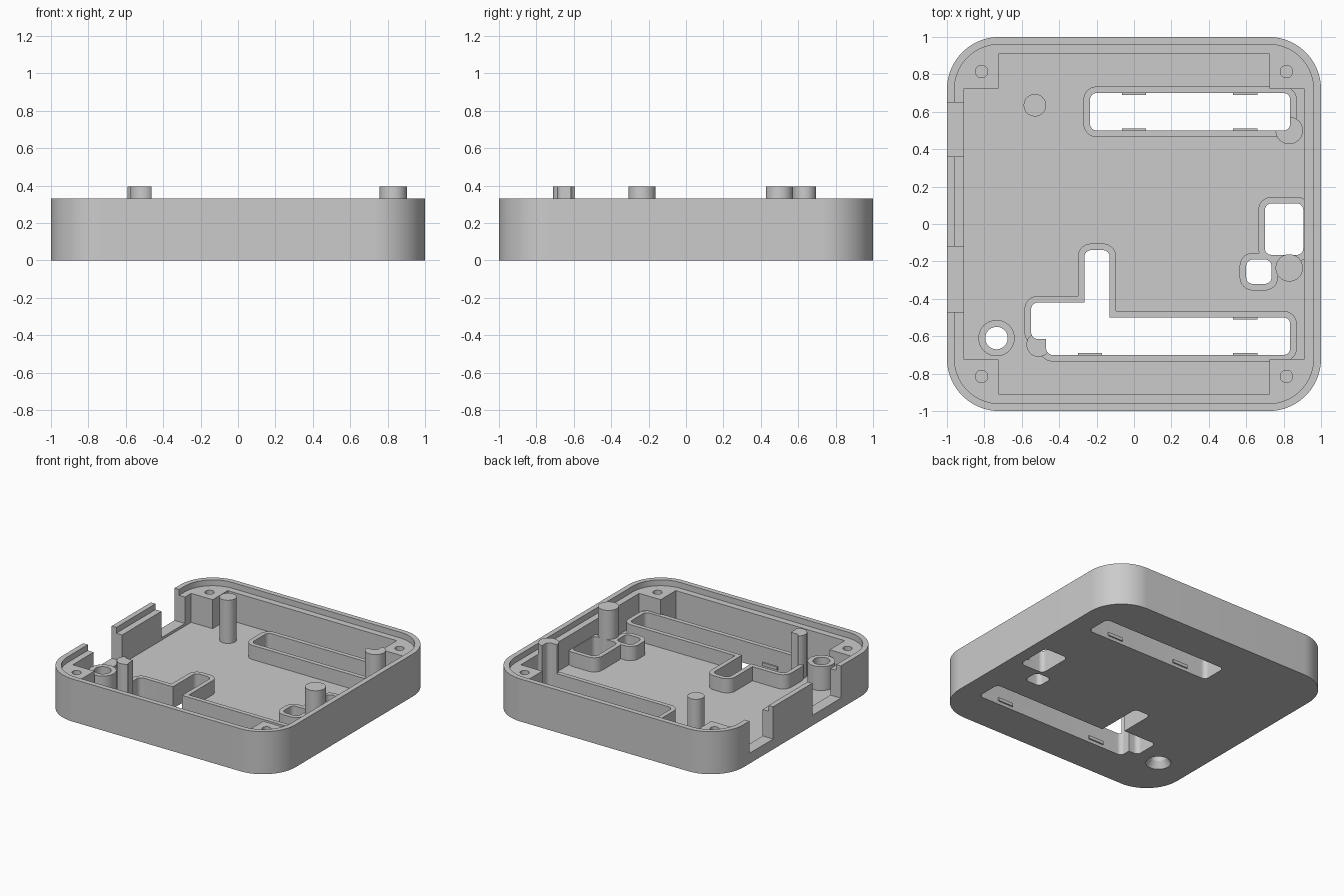
import bpy, bmesh
from math import pi, sin, cos
from mathutils import Vector

if "Cube" in bpy.data.objects:
    bpy.data.objects.remove(bpy.data.objects["Cube"], do_unlink=True)

grey = bpy.data.materials.new("light grey plastic")
grey.use_nodes = True
grey.diffuse_color = (0.6, 0.6, 0.6, 1)
grey.node_tree.nodes["Principled BSDF"].inputs["Base Color"].default_value = (0.6, 0.6, 0.6, 1)

FLOOR, LEDGE, RIM, WALL, BOSS, POST = 0.06, 0.285, 0.33, 0.17, 0.245, 0.395


def add_object(name, bm):
    bmesh.ops.recalc_face_normals(bm, faces=bm.faces)
    mesh = bpy.data.meshes.new(name)
    bm.to_mesh(mesh)
    bm.free()
    mesh.materials.append(grey)
    obj = bpy.data.objects.new(name, mesh)
    bpy.context.collection.objects.link(obj)
    return obj


def rect(x0, x1, y0, y1):
    return [(x0, y0), (x1, y0), (x1, y1), (x0, y1)]


def corners(pts):
    """Each corner with its unit directions in and out (outline runs counterclockwise)."""
    vs = [Vector(p) for p in pts]
    for i, p in enumerate(vs):
        yield p, (p - vs[i - 1]).normalized(), (vs[(i + 1) % len(vs)] - p).normalized()


def grow(pts, d):
    """Offset a right-angled outline outwards."""
    return [p + d * (Vector((a.y, -a.x)) + Vector((b.y, -b.x))) for p, a, b in corners(pts)]


def fillet(pts, r, steps=12):
    """Round the convex right-angled corners of an outline."""
    out = []
    for p, a, b in corners(pts):
        if a.x * b.y - a.y * b.x < 0:
            out.append(p)
            continue
        centre = p + (b - a) * r
        for k in range(steps + 1):
            t = k / steps * pi / 2
            out.append(centre + (a * sin(t) - b * cos(t)) * r)
    return out


def prism(name, pts, z0, z1):
    bm = bmesh.new()
    face = bm.faces.new([bm.verts.new((p[0], p[1], z0)) for p in pts])
    top = bmesh.ops.extrude_face_region(bm, geom=[face])["geom"]
    bmesh.ops.translate(bm, vec=(0, 0, z1 - z0),
                        verts=[v for v in top if isinstance(v, bmesh.types.BMVert)])
    return add_object(name, bm)


def cylinder(name, x, y, r, z0, z1, r_top=None):
    bm = bmesh.new()
    bmesh.ops.create_cone(bm, cap_ends=True, segments=40, radius1=r,
                          radius2=r if r_top is None else r_top, depth=z1 - z0)
    bmesh.ops.translate(bm, verts=bm.verts, vec=(x, y, (z0 + z1) / 2))
    return add_object(name, bm)


def cut(obj, cutter):
    """Subtract a cutter, then discard it."""
    mod = obj.modifiers.new("cut", "BOOLEAN")
    mod.operation, mod.solver, mod.object = "DIFFERENCE", "EXACT", cutter
    bpy.context.view_layer.objects.active = obj
    bpy.ops.object.modifier_apply(modifier=mod.name)
    bpy.data.objects.remove(cutter, do_unlink=True)


# Openings through the floor
upper_slot = rect(-0.235, 0.835, 0.5, 0.7)
lower_slot = [(-0.47, -0.7), (0.835, -0.7), (0.835, -0.5), (-0.13, -0.5), (-0.13, -0.14),
              (-0.265, -0.14), (-0.265, -0.42), (-0.55, -0.42), (-0.55, -0.615), (-0.47, -0.615)]
square_port = rect(0.7, 0.905, -0.165, 0.11)
small_port = rect(0.6, 0.735, -0.32, -0.19)
openings = {"upper_slot": upper_slot, "lower_slot": lower_slot,
            "square_port": square_port, "small_port": small_port}


def cut_opening(obj, pts):
    cut(obj, prism("cutter", fillet(pts, 0.035), -0.1, 0.6))


# Tray: outer body, lip recess, cavity that leaves solid corner blocks
tray = prism("tray", fillet(rect(-1, 1, -1, 1), 0.28, steps=20), 0, RIM)
cut(tray, prism("cutter", fillet(rect(-0.96, 0.96, -0.96, 0.96), 0.24, steps=20), LEDGE, 0.6))
a, b = 0.91, 0.725
cross = [(-b, -a), (b, -a), (b, -b), (a, -b), (a, b), (b, b),
         (b, a), (-b, a), (-b, b), (-a, b), (-a, -b), (-b, -b)]
cut(tray, prism("cutter", cross, FLOOR, 0.6))

# Side notches for connectors
for y0, y1 in ((0.36, 0.65), (-0.47, -0.12)):
    cut(tray, prism("cutter", rect(-1.1, -0.9, y0, y1), 0.08, 0.6))

# Screw holes in the corner blocks
for sx in (-1, 1):
    for sy in (-1, 1):
        cut(tray, cylinder("cutter", sx * 0.815, sy * 0.815, 0.033, 0.09, 0.5))

for pts in openings.values():
    cut_opening(tray, pts)

# Raised collars around the openings
collars = []
for name, pts in openings.items():
    collar = prism(name + "_collar", fillet(grow(pts, 0.035), 0.07), FLOOR, WALL)
    cut_opening(collar, pts)
    collars.append(collar)
cut_opening(collars[3], square_port)
cut_opening(collars[2], small_port)

# Screw boss, countersunk from below
bx, by = -0.735, -0.61
boss = cylinder("screw_boss", bx, by, 0.097, FLOOR, BOSS)
for part in (tray, boss):
    cut(part, cylinder("cutter", bx, by, 0.06, -0.1, 0.6))
cut(tray, cylinder("cutter", bx, by, 0.095, -0.01, 0.05, 0.06))

# Support posts, trimmed where they meet a slot
posts = [cylinder("back_right_post", -0.53, 0.635, 0.06, FLOOR, POST),
         cylinder("back_left_post", 0.83, 0.5, 0.073, FLOOR, POST),
         cylinder("front_left_post", 0.83, -0.235, 0.073, FLOOR, POST),
         cylinder("front_right_post", -0.51, -0.645, 0.065, FLOOR, POST)]
cut_opening(posts[1], upper_slot)
cut_opening(posts[3], lower_slot)

# Small snap ridges inside the slots
for x, y, inward in ((0, 0.7, -1), (0.595, 0.7, -1), (0, 0.5, 1), (0.595, 0.5, 1),
                     (0.595, -0.5, -1), (0.595, -0.7, 1), (-0.235, -0.7, 1)):
    y0, y1 = sorted((y - inward * 0.005, y + inward * 0.01))
    prism("snap_ridge", rect(x - 0.065, x + 0.065, y0, y1), 0.025, 0.05)

# Smooth curved sides, keep crisp edges
for obj in [tray, boss] + collars + posts:
    bpy.ops.object.select_all(action="DESELECT")
    obj.select_set(True)
    bpy.context.view_layer.objects.active = obj
    bpy.ops.object.shade_smooth_by_angle(angle=pi / 6)
